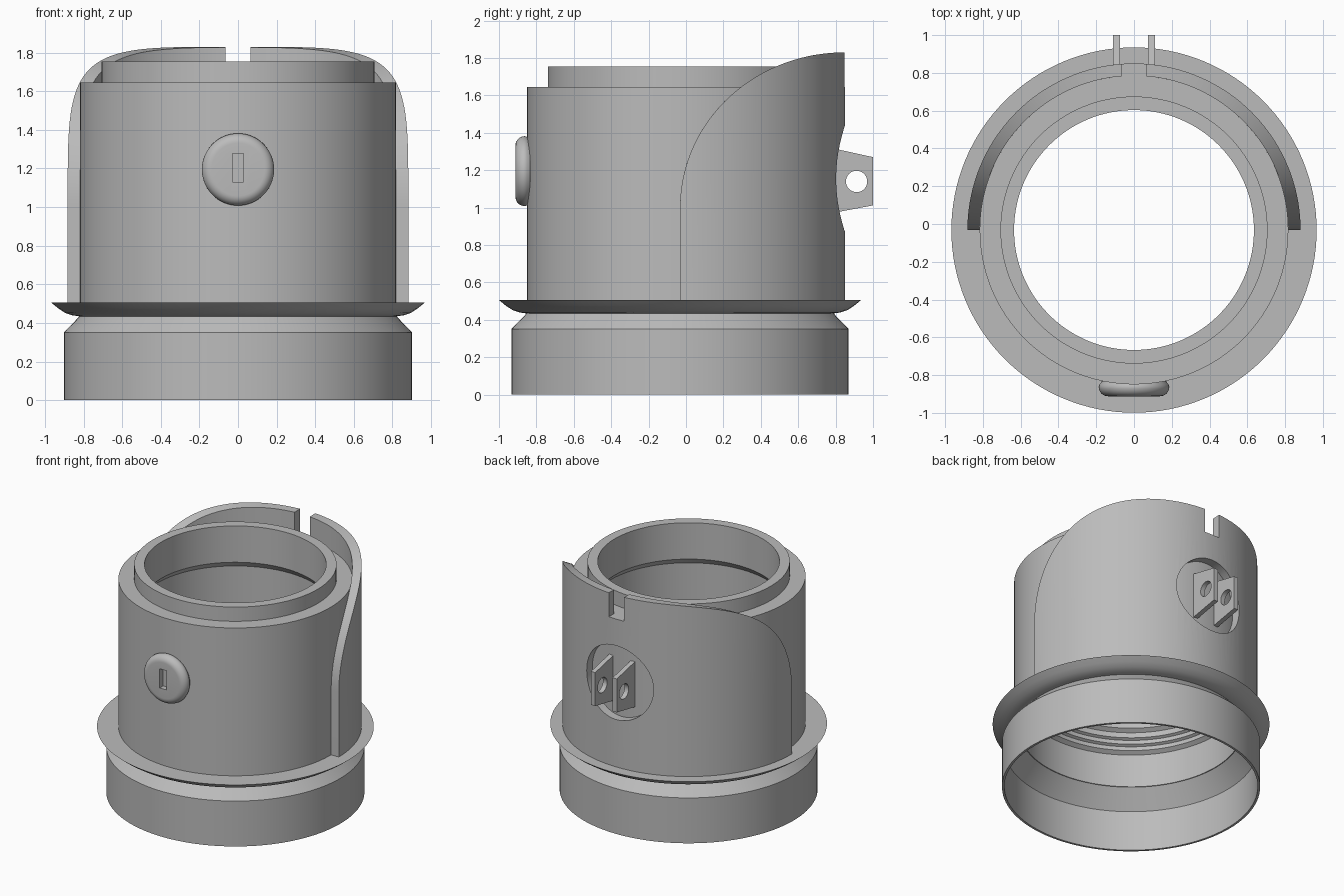
import bpy, bmesh
from math import sin, cos, pi, sqrt, radians

if "Cube" in bpy.data.objects:
    bpy.data.objects.remove(bpy.data.objects["Cube"], do_unlink=True)

AXIS_Y = -0.032
WALL, SHELL = 0.817, 0.882      # barrel and shield outer radii
SEG = 128

grey = bpy.data.materials.new("plain grey")
grey.use_nodes = True
colour = (0.5, 0.5, 0.5, 1)
grey.diffuse_color = colour
grey.node_tree.nodes["Principled BSDF"].inputs["Base Color"].default_value = colour


def make(name, bm):
    bmesh.ops.recalc_face_normals(bm, faces=bm.faces)
    mesh = bpy.data.meshes.new(name)
    bm.to_mesh(mesh)
    bm.free()
    ob = bpy.data.objects.new(name, mesh)
    ob.data.materials.append(grey)
    bpy.context.collection.objects.link(ob)
    return ob


def activate(ob):
    bpy.ops.object.select_all(action='DESELECT')
    ob.select_set(True)
    bpy.context.view_layer.objects.active = ob


def smooth(ob):
    activate(ob)
    bpy.ops.object.shade_smooth_by_angle(angle=radians(28))


def cut(ob, cutter):
    cutter.hide_render = True
    mod = ob.modifiers.new("cut", 'BOOLEAN')
    mod.operation, mod.solver, mod.object = 'DIFFERENCE', 'EXACT', cutter
    activate(ob)
    bpy.ops.object.modifier_apply(modifier=mod.name)
    bpy.data.objects.remove(cutter, do_unlink=True)


def ring(name, profile):
    """Revolve a closed (radius, z) profile about the main axis."""
    bm = bmesh.new()
    loops = []
    for i in range(SEG):
        a = 2 * pi * i / SEG
        loops.append([bm.verts.new((r * cos(a), r * sin(a) + AXIS_Y, z)) for r, z in profile])
    n = len(profile)
    for i in range(SEG):
        p, q = loops[i], loops[(i + 1) % SEG]
        for j in range(n):
            k = (j + 1) % n
            bm.faces.new((p[j], q[j], q[k], p[k]))
    ob = make(name, bm)
    smooth(ob)
    return ob


def box(name, x0, x1, y0, y1, z0, z1):
    bm = bmesh.new()
    bmesh.ops.create_cube(bm, size=1)
    for v in bm.verts:
        v.co = (x1 if v.co.x > 0 else x0, y1 if v.co.y > 0 else y0, z1 if v.co.z > 0 else z0)
    return make(name, bm)


def rod(name, radius, z, y0, y1, axis='Y', x0=0, x1=0, y=0):
    """Cylinder lying along Y (y0..y1) or along X (x0..x1)."""
    bm = bmesh.new()
    ends = []
    for e in (0, 1):
        pts = []
        for i in range(64):
            c, s = radius * cos(2 * pi * i / 64), radius * sin(2 * pi * i / 64)
            pts.append(bm.verts.new((c, (y0, y1)[e], z + s) if axis == 'Y'
                                    else ((x0, x1)[e], y + c, z + s)))
        ends.append(pts)
        bm.faces.new(pts)
    for i in range(64):
        j = (i + 1) % 64
        bm.faces.new((ends[0][i], ends[0][j], ends[1][j], ends[1][i]))
    return make(name, bm)


# Thin-walled base skirt with chamfered shoulder
ring("base_skirt", [(0.902, 0), (0.902, 0.35), (0.82, 0.435), (0.77, 0.45), (0.885, 0.31), (0.885, 0)])

# Dished flange
ring("flange", [(0.967, 0.505), (0.93, 0.475), (0.895, 0.452), (0.86, 0.44), (0.82, 0.434),
                (0.79, 0.436), (0.79, 0.505)])

# Barrel with stepped collar and stepped bore
ring("barrel", [(WALL, 0.436), (WALL, 1.645), (0.707, 1.645), (0.707, 1.755), (0.635, 1.755),
                (0.635, 1.475), (0.67, 1.43), (0.67, 0.86), (0.70, 0.84), (0.70, 0.80),
                (0.72, 0.79), (0.72, 0.76), (0.74, 0.75), (0.74, 0.72), (0.77, 0.70), (0.77, 0.445)])


# Rear shield: half shell whose top edge follows a quarter ellipse in side view
def shield_top(y):
    t = min(1, max(0, (0.848 - y) / (0.848 - AXIS_Y)))
    return 1.0 + 0.83 * sqrt(1 - t * t)


bm = bmesh.new()
half = [(pi / 2) * (i / 48) ** 1.7 for i in range(49)]
columns = []
for a in half + [pi - a for a in reversed(half[:-1])]:
    col = []
    for r, top in ((SHELL, 0), (SHELL, 1), (WALL, 1), (WALL, 0)):
        y = r * sin(a) + AXIS_Y
        col.append(bm.verts.new((r * cos(a), y, shield_top(y) if top else 0.5)))
    columns.append(col)
for p, q in zip(columns, columns[1:]):
    for j in range(4):
        k = (j + 1) % 4
        bm.faces.new((p[j], q[j], q[k], p[k]))
bm.faces.new(columns[0])
bm.faces.new(columns[-1])
shield = make("rear_shield", bm)
cut(shield, box("slot_cutter", -0.065, 0.065, 0.5, 1.2, 1.645, 2))
cut(shield, rod("port_cutter", 0.285, 1.155, 0.4, 1.2))
smooth(shield)

# Pair of drilled lugs in the rear port
for side, name in ((1, "left_lug"), (-1, "right_lug")):
    lug = box(name, side * 0.092 - 0.018, side * 0.092 + 0.018, 0.75, 1.0, 0, 1)
    for v in lug.data.vertices:
        inner = v.co.y < 0.9
        v.co.z = (1.325 if inner else 1.27) if v.co.z > 0.5 else (0.965 if inner else 1.012)
    cut(lug, rod("hole_cutter", 0.057, 1.14, 0, 0, 'X', side * 0.092 - 0.1, side * 0.092 + 0.1, 0.912))
    smooth(lug)

# Rounded lock button with key slot
bm = bmesh.new()
profile = [(0.172, -0.79), (0.172, -0.835), (0.183, -0.85)]
profile += [(0.137 + 0.05 * cos(a), -0.862 - 0.05 * sin(a)) for a in [pi / 2 * i / 8 for i in range(9)]]
loops = [[bm.verts.new((r * cos(2 * pi * i / 64), y, 1.195 + r * sin(2 * pi * i / 64)))
          for i in range(64)] for r, y in profile]
for p, q in zip(loops, loops[1:]):
    for i in range(64):
        j = (i + 1) % 64
        bm.faces.new((p[i], p[j], q[j], q[i]))
bm.faces.new(loops[0])
bm.faces.new(loops[-1])
button = make("lock_button", bm)
cut(button, box("key_cutter", -0.029, 0.029, -1, -0.87, 1.13, 1.278))
smooth(button)
